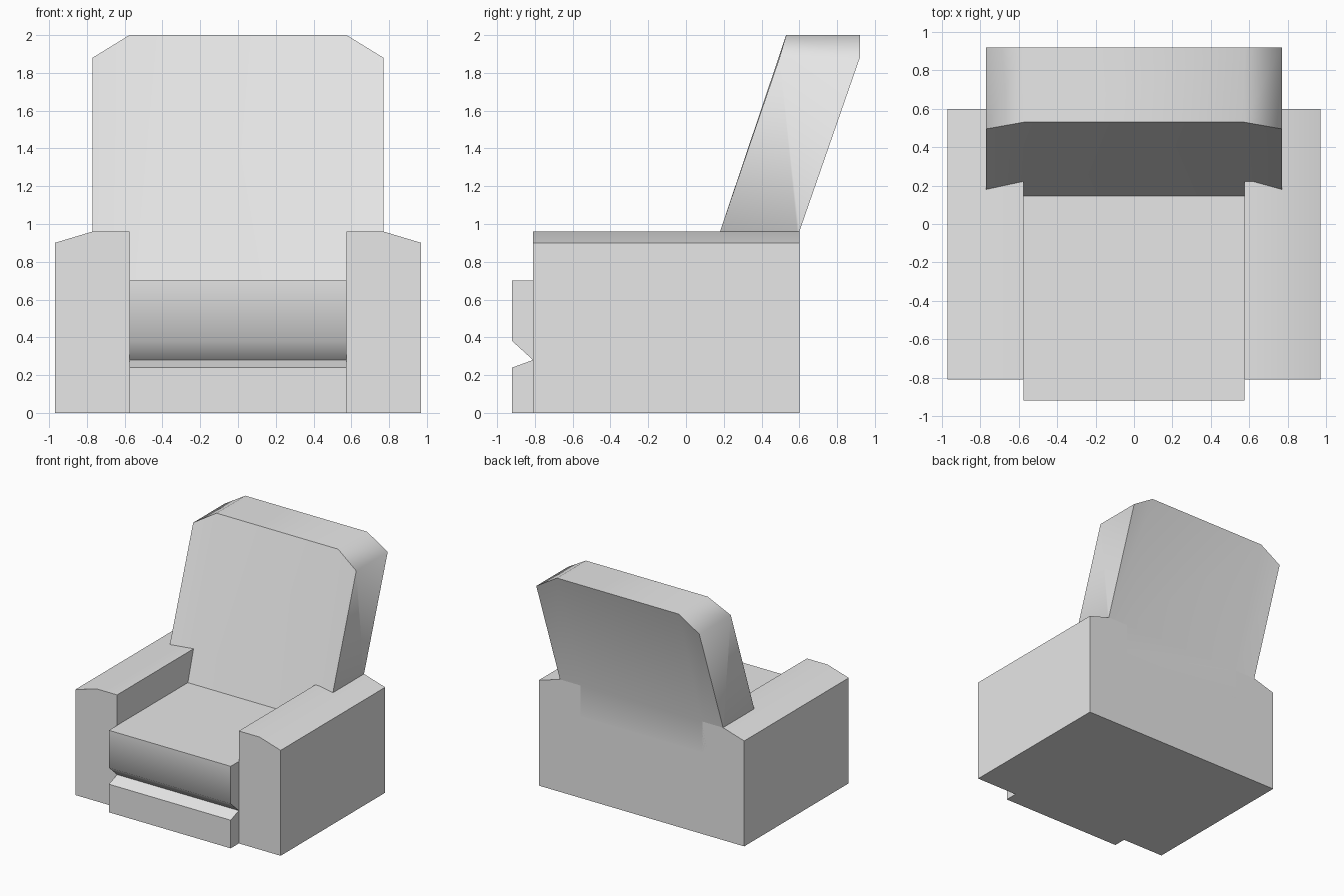
import bpy, bmesh, math

cube = bpy.data.objects.get("Cube")
if cube:
    bpy.data.objects.remove(cube, do_unlink=True)

# Single upholstery colour
fabric = bpy.data.materials.new("light_grey_fabric")
fabric.use_nodes = True
GREY = (0.8, 0.8, 0.8, 1)
fabric.diffuse_color = GREY
fabric.node_tree.nodes["Principled BSDF"].inputs["Base Color"].default_value = GREY


def loft(name, sections):
    """Join matching closed cross-sections into a capped solid."""
    bm = bmesh.new()
    rings = [[bm.verts.new(p) for p in s] for s in sections]
    n = len(rings[0])
    for a, b in zip(rings, rings[1:]):
        for i in range(n):
            j = (i + 1) % n
            bm.faces.new((a[i], a[j], b[j], b[i]))
    bm.faces.new(rings[0])
    bm.faces.new(rings[-1])
    bmesh.ops.recalc_face_normals(bm, faces=bm.faces)
    mesh = bpy.data.meshes.new(name)
    bm.to_mesh(mesh)
    bm.free()
    mesh.materials.append(fabric)
    obj = bpy.data.objects.new(name, mesh)
    bpy.context.collection.objects.link(obj)
    bpy.ops.object.select_all(action="DESELECT")
    obj.select_set(True)
    bpy.context.view_layer.objects.active = obj
    bpy.ops.object.shade_smooth_by_angle(angle=math.radians(62))
    return obj


INNER, SHOULDER, OUTER = 0.575, 0.77, 0.97
FRONT, BACK, ARM_TOP, SEAT_TOP = -0.81, 0.6, 0.96, 0.7

# Seat cushion and footrest, with a notch between them
seat_profile = [(BACK, 0), (-0.92, 0), (-0.92, 0.24), (FRONT, 0.28),
                (-0.92, 0.38), (-0.92, SEAT_TOP), (BACK, SEAT_TOP)]
loft("seat_and_footrest",
     [[(x, y, z) for y, z in seat_profile] for x in (-INNER, INNER)])

# Armrests with a sloped outer top
arm_profile = [(INNER, 0), (OUTER, 0), (OUTER, 0.9),
               (SHOULDER, ARM_TOP), (INNER, ARM_TOP)]
for name, side in (("left_armrest", 1), ("right_armrest", -1)):
    loft(name, [[(side * x, y, z) for x, z in arm_profile] for y in (FRONT, BACK)])

# Leaning backrest with cut top corners
middle = [(0.145, SEAT_TOP), (0.53, 2), (0.92, 2), (BACK, ARM_TOP), (BACK, SEAT_TOP)]
edge = [(0.18, ARM_TOP), (0.495, 1.88), (0.92, 1.88), (BACK, ARM_TOP), (0.595, 0.9)]
stations = [(-SHOULDER, edge), (-INNER, middle), (INNER, middle), (SHOULDER, edge)]
loft("backrest", [[(x, y, z) for y, z in prof] for x, prof in stations])
